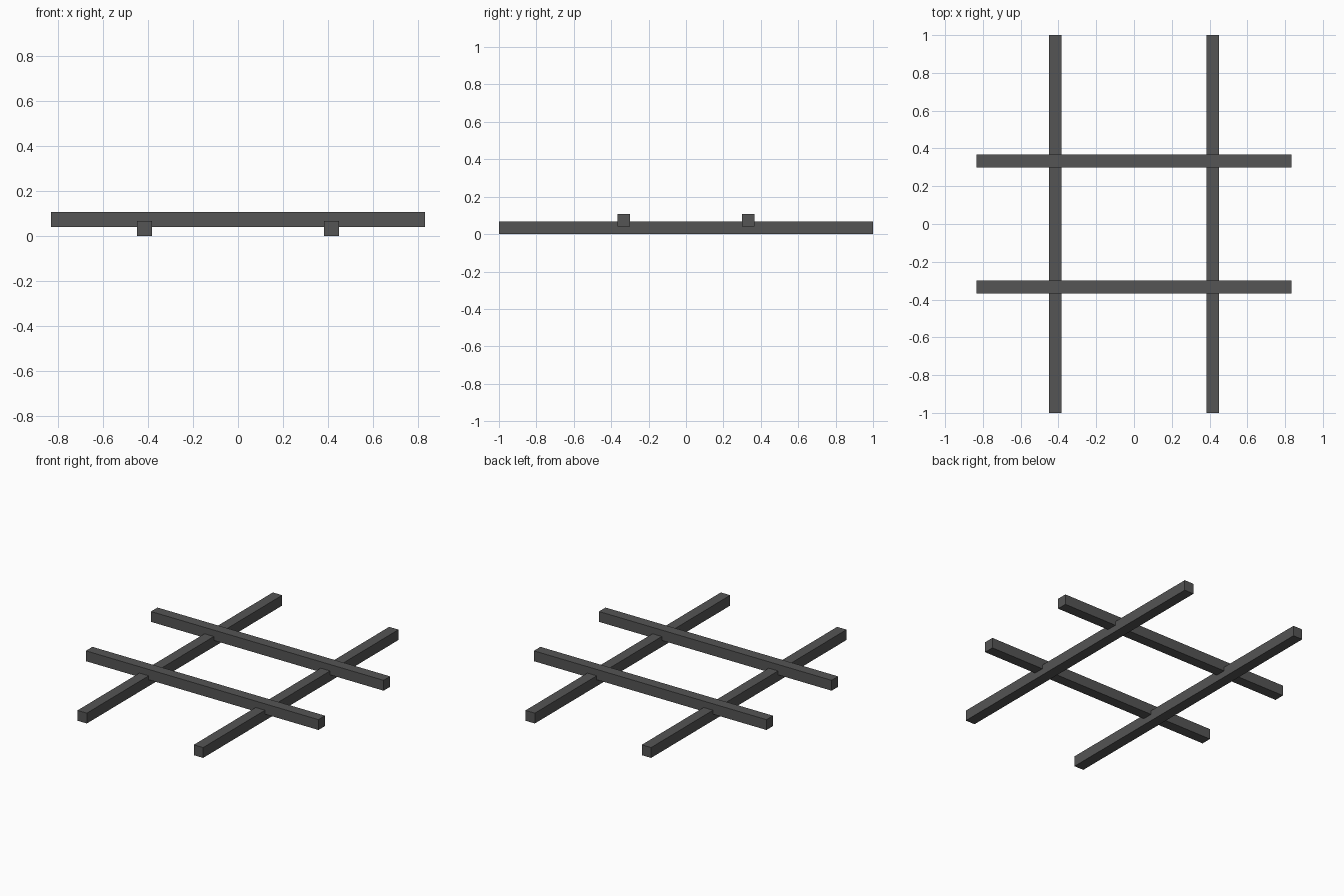
import bpy

if "Cube" in bpy.data.objects:
    bpy.data.objects.remove(bpy.data.objects["Cube"])

# Single dark grey finish
grey = bpy.data.materials.new("dark_grey")
grey.diffuse_color = (0.09, 0.09, 0.09, 1.0)
grey.use_nodes = True
grey.node_tree.nodes["Principled BSDF"].inputs["Base Color"].default_value = grey.diffuse_color

THICK = 0.067  # square section of every bar


def bar(name, size, location):
    bpy.ops.mesh.primitive_cube_add(size=1, location=location)
    obj = bpy.context.object
    obj.name = name
    obj.scale = size
    bpy.ops.object.transform_apply(location=False, rotation=False, scale=True)
    obj.data.materials.append(grey)
    return obj


for side, label in ((-1, "a"), (1, "b")):
    # Long lower bars running front to back
    bar("lower_bar_" + label, (THICK, 2.0, THICK), (side * 0.4167, 0, THICK / 2))
    # Shorter upper bars, notched down into the lower ones
    bar("upper_bar_" + label, (1.667, THICK, THICK), (0, side * 0.3333, 0.075))
